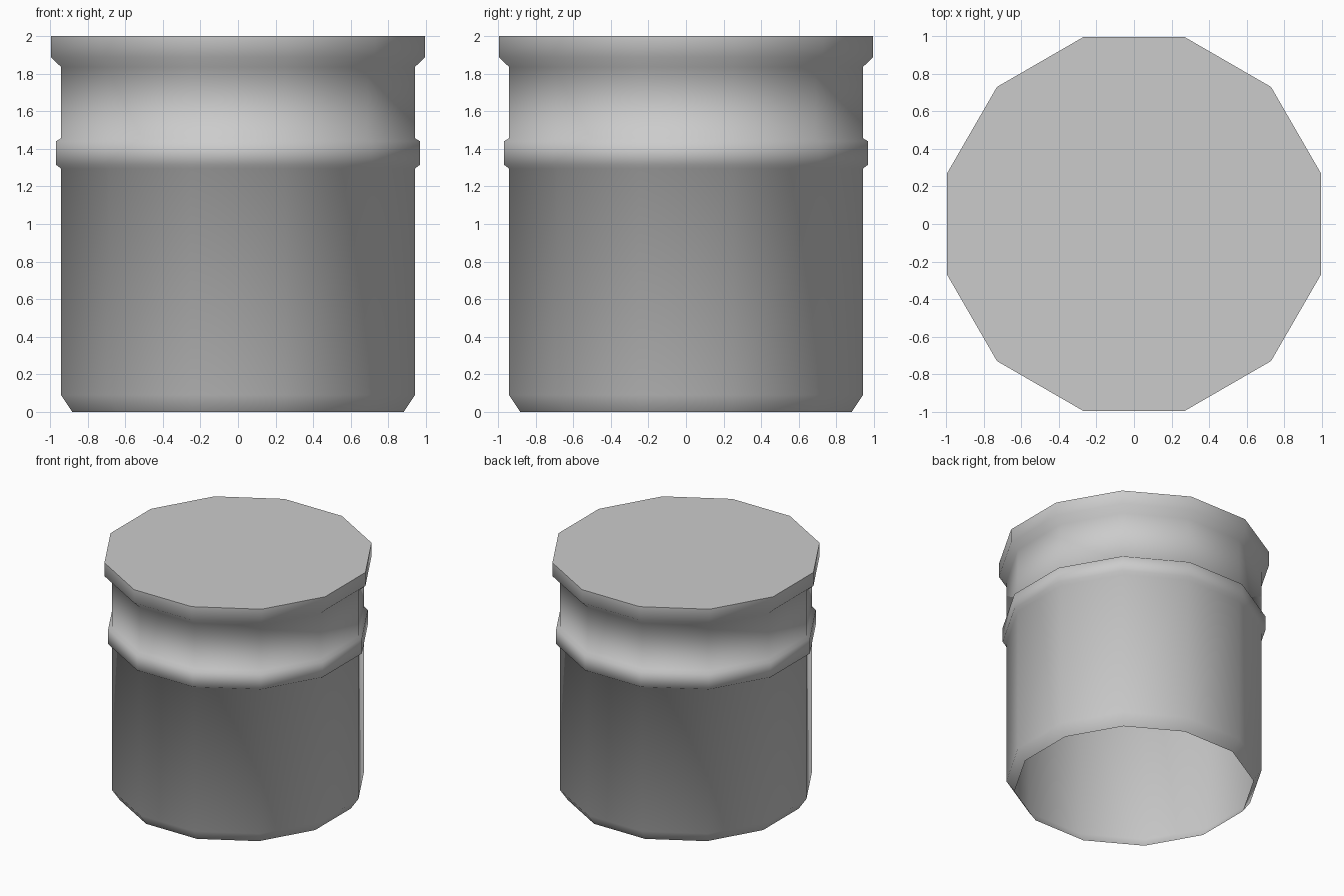
import bpy, bmesh
from math import cos, pi, radians
from mathutils import Matrix, Vector

if "Cube" in bpy.data.objects:
    bpy.data.objects.remove(bpy.data.objects["Cube"], do_unlink=True)

SIDES = 12

# Side profile, bottom to top: (distance to the flat, height)
PROFILE = [(0.881, 0), (0.941, 0.09), (0.941, 1.295), (0.968, 1.315),
           (0.968, 1.44), (0.941, 1.457), (0.941, 1.835), (0.996, 1.888), (0.996, 2)]


def make_material(name, rgb):
    mat = bpy.data.materials.new(name)
    mat.use_nodes = True
    mat.diffuse_color = (*rgb, 1)
    mat.node_tree.nodes["Principled BSDF"].inputs["Base Color"].default_value = (*rgb, 1)
    return mat


# One ring of vertices per profile point, flats facing the axes
bm = bmesh.new()
rings = []
for apothem, z in PROFILE:
    corner = Vector((apothem / cos(pi / SIDES), 0, z))
    rings.append([bm.verts.new(Matrix.Rotation((i + 0.5) * 2 * pi / SIDES, 3, 'Z') @ corner)
                  for i in range(SIDES)])

# Outer wall, open at the bottom
for low, high in zip(rings, rings[1:]):
    for i in range(SIDES):
        j = (i + 1) % SIDES
        bm.faces.new((low[i], low[j], high[j], high[i]))

# Flat lid
bm.faces.new(rings[-1])

mesh = bpy.data.meshes.new("canister")
bm.to_mesh(mesh)
bm.free()
mesh.materials.append(make_material("light grey", (0.6, 0.6, 0.6)))
canister = bpy.data.objects.new("canister", mesh)
bpy.context.collection.objects.link(canister)

# Smooth wall with a crisp lid edge
bpy.ops.object.select_all(action='DESELECT')
canister.select_set(True)
bpy.context.view_layer.objects.active = canister
bpy.ops.object.shade_smooth_by_angle(angle=radians(80))
